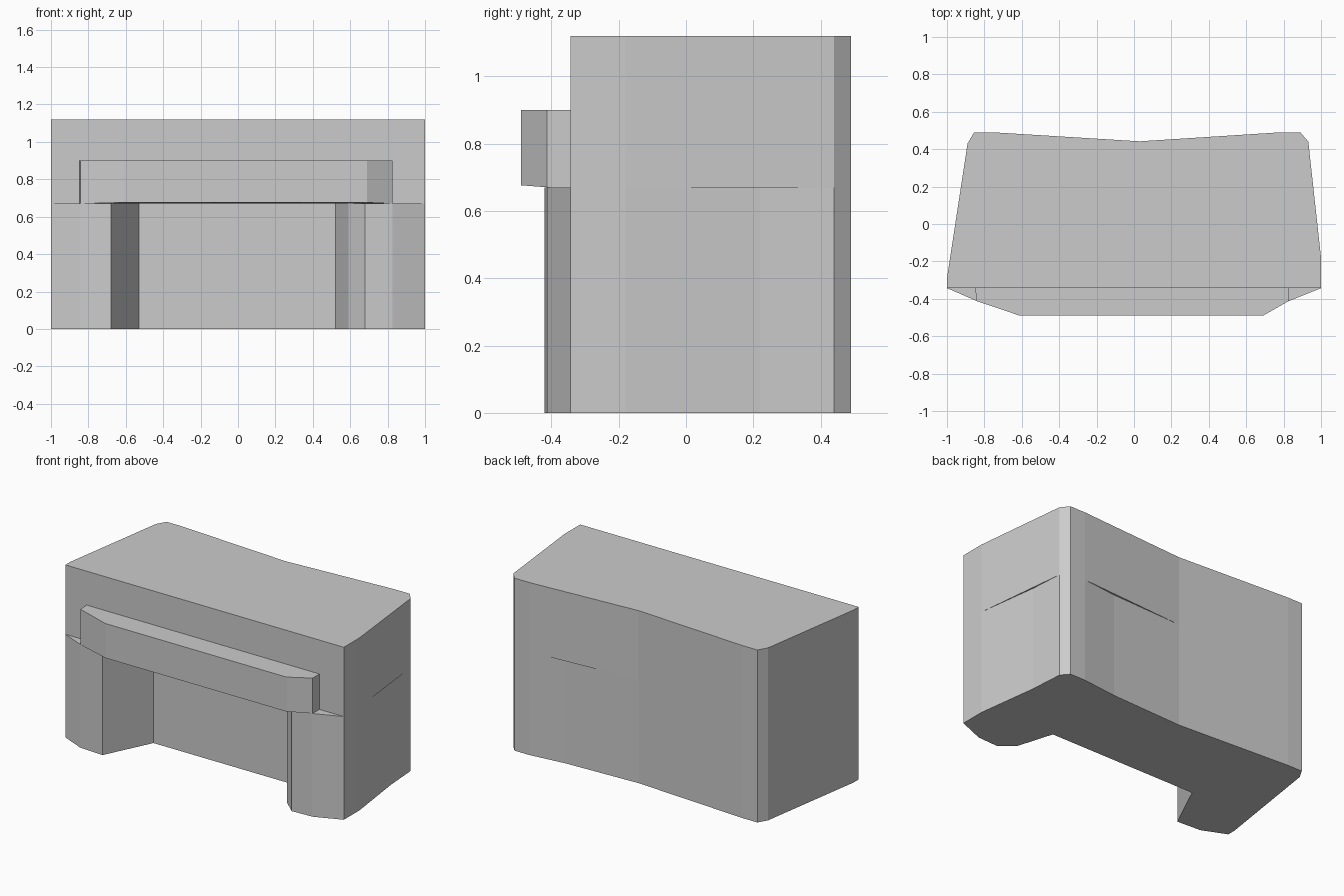
import bpy, bmesh

if "Cube" in bpy.data.objects:
    bpy.data.objects.remove(bpy.data.objects["Cube"])


def prism(name, outline, z0, z1, tweak=None):
    """Extrude a top-view outline from z0 to z1; tweak may adjust vertices."""
    bm = bmesh.new()
    face = bm.faces.new([bm.verts.new((x, y, z0)) for x, y in outline])
    ext = bmesh.ops.extrude_face_region(bm, geom=[face], use_keep_orig=True)
    for v in ext["geom"]:
        if isinstance(v, bmesh.types.BMVert):
            v.co.z = z1
    if tweak:
        for v in bm.verts:
            tweak(v.co)
    bmesh.ops.recalc_face_normals(bm, faces=bm.faces)
    mesh = bpy.data.meshes.new(name)
    bm.to_mesh(mesh)
    bm.free()
    obj = bpy.data.objects.new(name, mesh)
    bpy.context.collection.objects.link(obj)
    return obj


LEDGE = 0.67

# Upper block: chamfered back corners and a shallow V in the back wall
upper = [(-1, -0.343), (1, -0.343), (1, -0.18), (0.932, 0.44), (0.89, 0.49),
         (0.78, 0.49), (0.03, 0.442), (-0.75, 0.49), (-0.855, 0.49),
         (-0.89, 0.43), (-1, -0.29)]
prism("upper_block", upper, LEDGE, 1.12)

# Lower block: two front piers around an open recess
recess = [(-1, -0.343), (-0.845, -0.41), (-0.68, -0.42), (-0.53, -0.11),
          (0.52, -0.11), (0.59, -0.34), (0.68, -0.42), (0.825, -0.413),
          (1, -0.343)]
back = [(1, -0.18), (0.947, 0.22), (0.932, 0.44), (0.89, 0.49),
        (0.78, 0.49), (0.54, 0.463), (0.03, 0.442), (-0.36, 0.466),
        (-0.75, 0.49), (-0.855, 0.49), (-0.89, 0.43), (-1, -0.29)]
prism("lower_block_with_piers", recess + back, 0, LEDGE)


# Mantel beam across the piers, its underside rising slightly to the front
def lift_front(co):
    if co.z < 0.7 and co.y < -0.45:
        co.z += 0.006


mantel = [(-0.848, -0.343), (-0.843, -0.412), (-0.61, -0.49), (0.69, -0.49),
          (0.825, -0.413), (0.825, -0.343)]
prism("mantel_beam", mantel, LEDGE, 0.90, lift_front)
